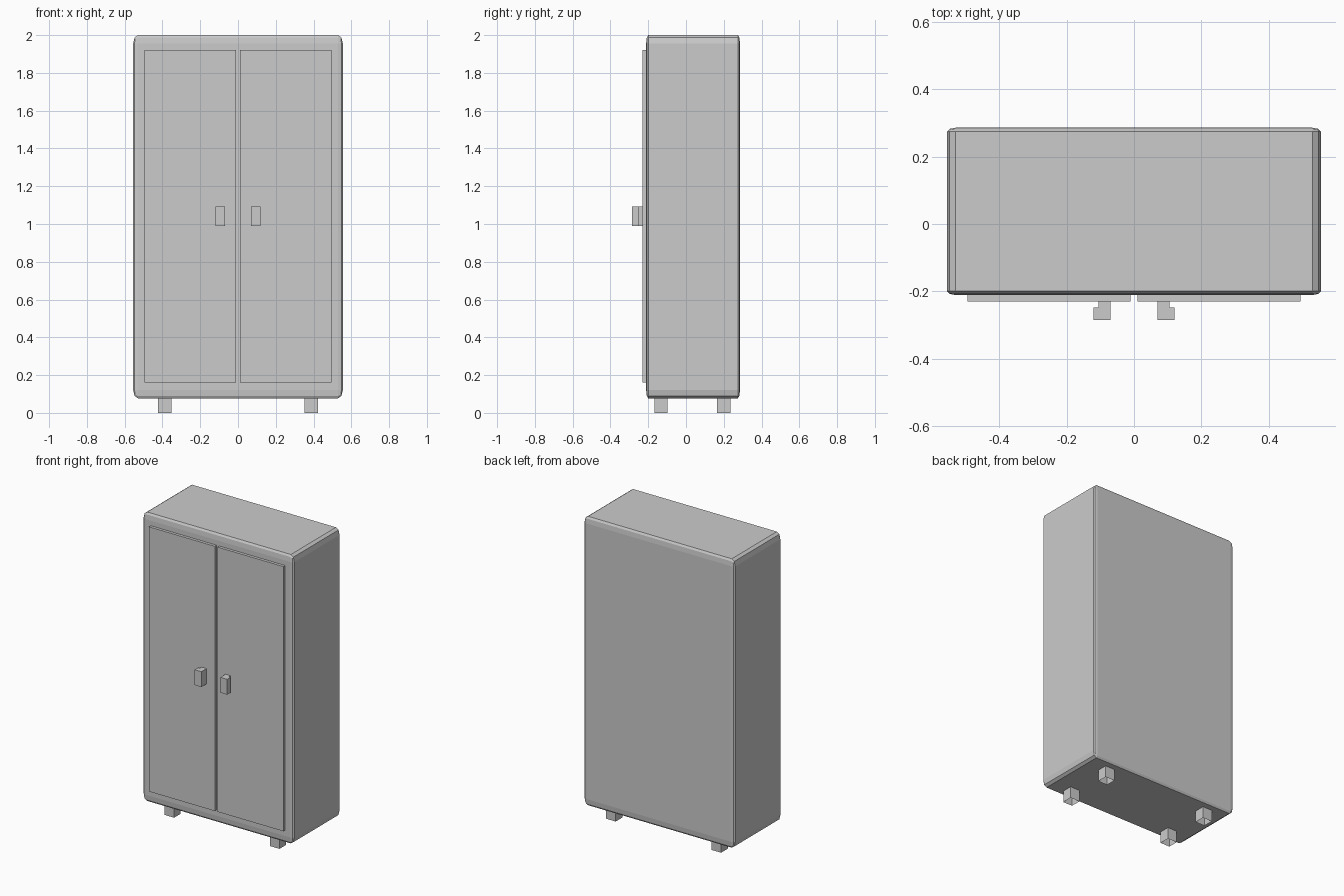
import bpy, bmesh
from mathutils import Vector

if "Cube" in bpy.data.objects:
    bpy.data.objects.remove(bpy.data.objects["Cube"])


def finish(name, bm):
    bmesh.ops.recalc_face_normals(bm, faces=bm.faces)
    mesh = bpy.data.meshes.new(name)
    bm.to_mesh(mesh)
    bm.free()
    obj = bpy.data.objects.new(name, mesh)
    bpy.context.collection.objects.link(obj)
    return obj


def box(name, lo, hi, bevel=0.0, open_bottom=False):
    """Box between two corners; bevel is relative to the box size."""
    lo, hi = Vector(lo), Vector(hi)
    bm = bmesh.new()
    bmesh.ops.create_cube(bm, size=1)
    if bevel:
        bmesh.ops.bevel(bm, geom=bm.edges[:], offset=bevel, segments=2,
                        profile=0.5, affect='EDGES')
    if open_bottom:
        low = [f for f in bm.faces if f.calc_center_median().z < -0.49]
        bmesh.ops.delete(bm, geom=low, context='FACES')
    bmesh.ops.scale(bm, vec=hi - lo, verts=bm.verts)
    bmesh.ops.translate(bm, vec=(lo + hi) / 2, verts=bm.verts)
    return finish(name, bm)


def handle(name, side):
    """L-shaped profile in plan, extruded upwards."""
    profile = [(0.07, -0.22), (0.07, -0.285), (0.12, -0.285),
               (0.12, -0.248), (0.106, -0.248), (0.106, -0.22)]
    bm = bmesh.new()
    face = bm.faces.new([bm.verts.new((side * x, y, 0.99)) for x, y in profile])
    ext = bmesh.ops.extrude_face_region(bm, geom=[face], use_keep_orig=True)
    top = [v for v in ext['geom'] if isinstance(v, bmesh.types.BMVert)]
    bmesh.ops.translate(bm, vec=(0, 0, 0.102), verts=top)
    return finish(name, bm)


# Cabinet body with softened edges
box("cabinet_body", (-0.555, -0.211, 0.077), (0.555, 0.286, 2.0), bevel=0.023)

for side, label in ((-1, "left"), (1, "right")):
    # Door panel and handle
    xs = sorted((side * 0.01, side * 0.495))
    box(f"{label}_door", (xs[0], -0.23, 0.16), (xs[1], -0.2, 1.922))
    handle(f"{label}_handle", side)
    # Hollow feet
    xs = sorted((side * 0.353, side * 0.423))
    for y, where in ((-0.133, "front"), (0.2, "back")):
        box(f"{where}_{label}_foot", (xs[0], y - 0.035, 0),
            (xs[1], y + 0.035, 0.08), open_bottom=True)
